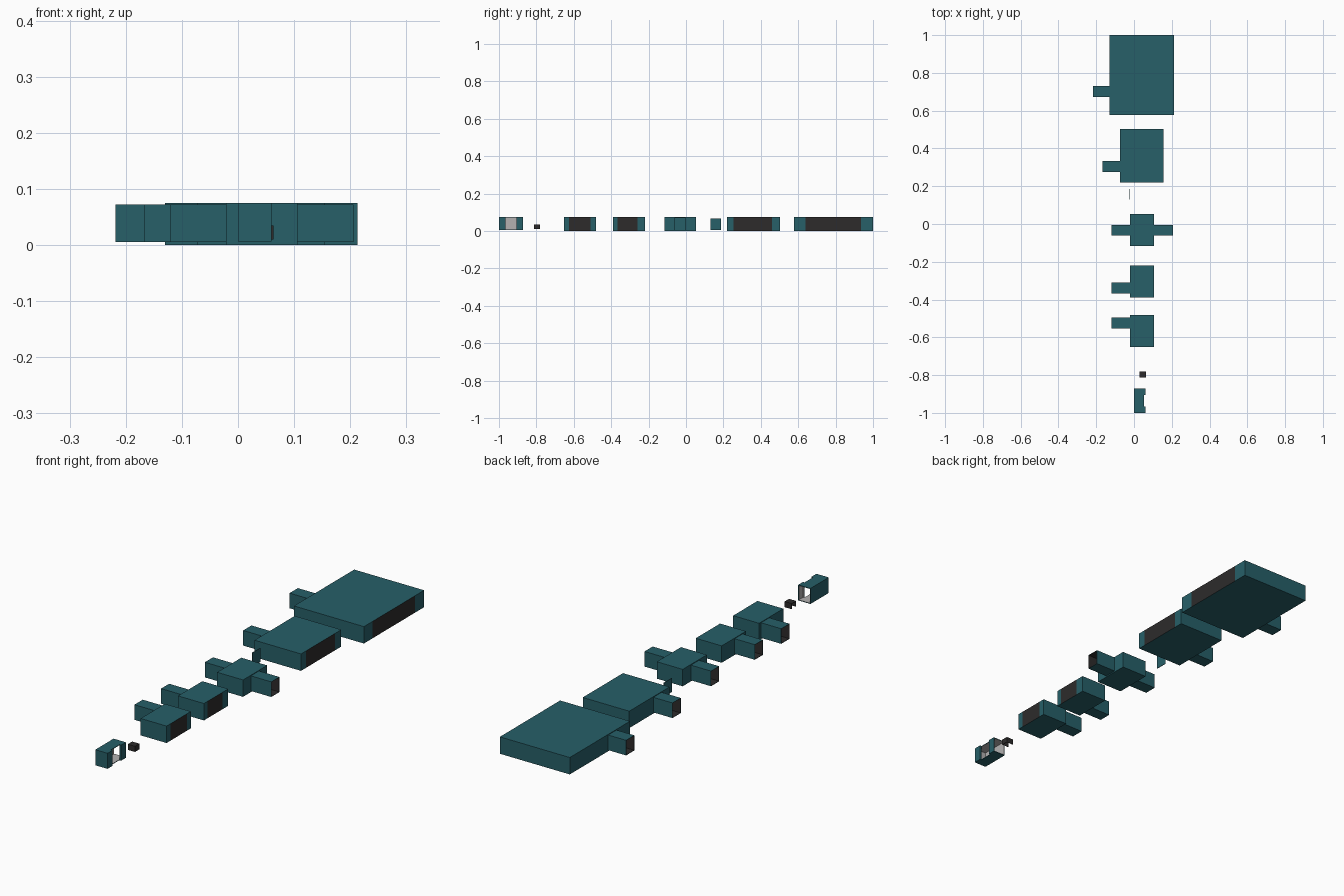
import bpy, bmesh
from mathutils import Vector

if "Cube" in bpy.data.objects:
    bpy.data.objects.remove(bpy.data.objects["Cube"])


def mat(name, c):
    m = bpy.data.materials.new(name)
    m.diffuse_color = (*c, 1)
    m.use_nodes = True
    m.node_tree.nodes["Principled BSDF"].inputs["Base Color"].default_value = m.diffuse_color
    return m


TEAL = mat("teal", (0.02, 0.115, 0.14))
DARK = mat("dark", (0.026, 0.024, 0.024))
GREY = mat("light_grey", (0.45, 0.44, 0.44))


def finish(bm, name, mats, thick=0.0):
    me = bpy.data.meshes.new(name)
    bm.to_mesh(me)
    bm.free()
    ob = bpy.data.objects.new(name, me)
    bpy.context.collection.objects.link(ob)
    for m in mats:
        me.materials.append(m)
    if thick:
        s = ob.modifiers.new("walls", 'SOLIDIFY')
        s.thickness = thick
        s.offset = -1
        s.material_offset = 1
    return ob


def prism(pts, z0, z1):
    bm = bmesh.new()
    f = bm.faces.new([bm.verts.new((x, y, z0)) for x, y in pts])
    top = bmesh.ops.extrude_face_region(bm, geom=[f], use_keep_orig=True)["geom"]
    bmesh.ops.translate(bm, vec=(0, 0, z1 - z0),
                        verts=[g for g in top if isinstance(g, bmesh.types.BMVert)])
    bmesh.ops.recalc_face_normals(bm, faces=bm.faces[:])
    return bm


def rect(x0, x1, y0, y1):
    return [(x0, y0), (x1, y0), (x1, y1), (x0, y1)]


def cut(bm, axis, values):
    for v in values:
        n = Vector((0, 0, 0))
        n[axis] = 1
        bmesh.ops.bisect_plane(bm, geom=bm.verts[:] + bm.edges[:] + bm.faces[:],
                               plane_co=n * v, plane_no=n, dist=1e-6)


def side_faces(bm, sign, y0, y1, z0=-1, z1=1):
    out = []
    for f in bm.faces:
        c = f.calc_center_median()
        if f.normal.x * sign > 0.9 and y0 < c.y < y1 and z0 < c.z < z1:
            out.append(f)
    return out


def room(name, x0, x1, y0, y1, hall, left, right=None, window=None):
    """Hollow room with an open-ended hallway on the left (and right) side."""
    bm = prism(rect(x0, x1, y0, y1), 0, 0.075)
    cut(bm, 1, hall)
    cut(bm, 2, (0.005, 0.072))
    if window:
        cut(bm, 1, window)
    bm.normal_update()
    if window:
        for f in side_faces(bm, 1, *window):
            f.material_index = 1
    for sign, end, start in ((-1, left, x0), (1, right, x1)):
        if end is None:
            continue
        fs = side_faces(bm, sign, *hall, 0.005, 0.072)
        g = bmesh.ops.extrude_face_region(bm, geom=fs)["geom"]
        bmesh.ops.translate(bm, vec=(end - start, 0, 0),
                            verts=[v for v in g if isinstance(v, bmesh.types.BMVert)])
        bmesh.ops.delete(bm, geom=[f for f in g if isinstance(f, bmesh.types.BMFace)],
                         context='FACES')
        bm.normal_update()
    bmesh.ops.recalc_face_normals(bm, faces=bm.faces[:])
    return finish(bm, name, [TEAL, DARK], 0.002)


# rooms, largest at the back
room("large_room", -0.13, 0.213, 0.578, 1.0, (0.673, 0.731), -0.218, window=(0.64, 0.935))
room("medium_room", -0.073, 0.155, 0.22, 0.502, (0.275, 0.333), -0.167, window=(0.255, 0.46))
room("crossing_room", -0.021, 0.106, -0.116, 0.053, (-0.061, -0.004), -0.12, right=0.206)
room("small_room_a", -0.021, 0.106, -0.39, -0.22, (-0.367, -0.311), -0.12, window=(-0.365, -0.26))
room("small_room_b", -0.021, 0.106, -0.652, -0.482, (-0.554, -0.496), -0.12, window=(-0.625, -0.51))

# thin door panel
finish(prism(rect(-0.023, -0.021, 0.131, 0.186), 0.005, 0.067), "door_panel", [TEAL])

# small table, open below and on its left side
bm = prism(rect(0.028, 0.063, -0.812, -0.781), 0.01, 0.035)
bmesh.ops.delete(bm, geom=[f for f in bm.faces if f.normal.z < -0.9 or f.normal.x < -0.9],
                 context='FACES')
finish(bm, "small_table", [DARK, DARK], 0.002)

# entry booth: open at the back and in the notched right side
bm = prism([(0, -1), (0.06, -1), (0.06, -0.965), (0.052, -0.965), (0.052, -0.905),
            (0.06, -0.905), (0.06, -0.872), (0, -0.872)], 0.006, 0.075)
bm.normal_update()
openings = [f for f in bm.faces
            if (f.normal.y > 0.9 and f.calc_center_median().y > -0.88)
            or (f.normal.x > 0.9 and f.calc_center_median().x < 0.055)]
bmesh.ops.delete(bm, geom=openings, context='FACES')
finish(bm, "entry_booth", [TEAL, GREY], 0.004)
